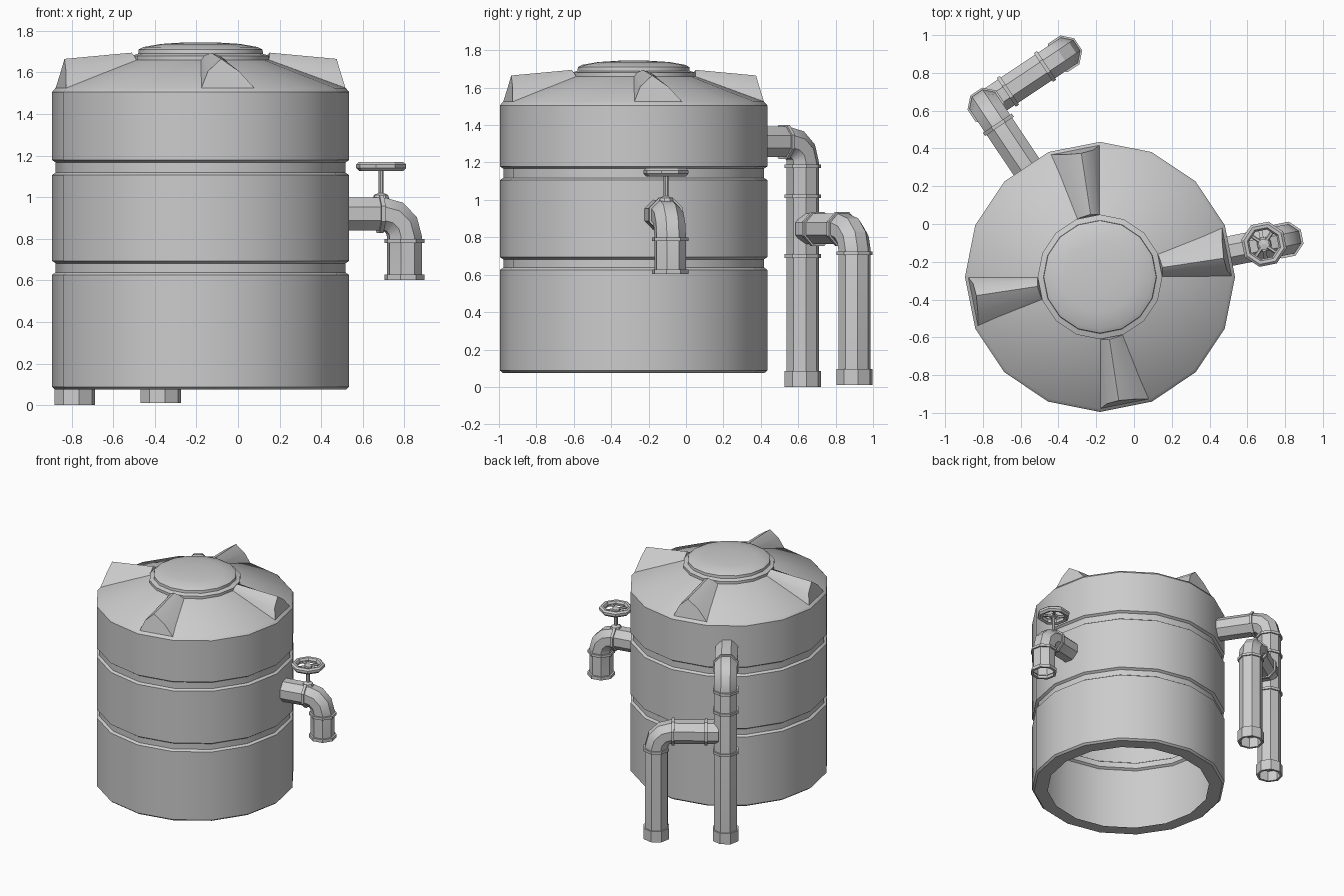
import bpy, bmesh
from math import sin, cos, pi, radians
from mathutils import Vector

if "Cube" in bpy.data.objects:
    bpy.data.objects.remove(bpy.data.objects["Cube"])

CX, CY = -0.18, -0.28          # tank axis
Z = Vector((0, 0, 1))


def finish(name, bm, angle=30):
    bmesh.ops.recalc_face_normals(bm, faces=bm.faces[:])
    me = bpy.data.meshes.new(name)
    bm.to_mesh(me)
    bm.free()
    ob = bpy.data.objects.new(name, me)
    bpy.context.collection.objects.link(ob)
    bpy.ops.object.select_all(action='DESELECT')
    ob.select_set(True)
    bpy.context.view_layer.objects.active = ob
    bpy.ops.object.shade_smooth_by_angle(angle=radians(angle))
    return ob


def skin(bm, rings):
    for a, b in zip(rings, rings[1:]):
        n = len(a)
        for i in range(n):
            bm.faces.new((a[i], a[(i + 1) % n], b[(i + 1) % n], b[i]))


def lathe(name, profile, n=16, cap=False):
    bm = bmesh.new()
    rings = [[bm.verts.new((CX + r * cos(2 * pi * i / n), CY + r * sin(2 * pi * i / n), z))
              for i in range(n)] for r, z in profile]
    skin(bm, rings)
    if cap:
        bm.faces.new(rings[-1])
    return finish(name, bm)


def sweep(bm, stations, side, n=8):
    """Octagonal tube through (point, tangent, radius) stations in one plane."""
    rings = []
    for p, t, r in stations:
        m = t.normalized().cross(side)
        rings.append([bm.verts.new(p + r * (cos(2 * pi * (i + .5) / n) * side
                                            + sin(2 * pi * (i + .5) / n) * m)) for i in range(n)])
    skin(bm, rings)


def collar(bm, p, t, side, w=0.025, r=0.099):
    sweep(bm, [(p - t * w / 2, t, .08), (p - t * w / 2, t, r),
               (p + t * w / 2, t, r), (p + t * w / 2, t, .08)], side)


def elbow_pipe(bm, start, d, length, z_end, r=0.088, bend=0.11):
    """Pipe running along d, bending down to z_end. Returns the corner point."""
    side = d.cross(Z)
    corner = start + d * length
    c = corner - d * bend - Z * bend
    st = [(start, d, r)]
    for k in range(4):
        a = k * pi / 6
        st.append((c + bend * (d * sin(a) + Z * cos(a)), d * cos(a) - Z * sin(a), r))
    st.append((Vector((corner.x, corner.y, z_end)), -Z, r))
    sweep(bm, st, side)
    collar(bm, corner - d * (bend + .01), d, side, .02)
    collar(bm, corner - Z * (bend + .02), -Z, side, .02)
    return corner, side


def direction(deg):
    return Vector((cos(radians(deg)), sin(radians(deg)), 0))


# Tank wall with two recessed bands, open underneath, and conical roof
profile = [(.60, .075), (.70, .075), (.715, .088)]
for lo, hi in ((.63, .69), (1.11, 1.175)):
    profile += [(.715, lo - .004), (.697, lo + .008), (.697, hi - .008), (.715, hi + .004)]
profile += [(.715, 1.505), (.698, 1.525), (.33, 1.66)]
lathe("tank_body", profile)

# Lid
lathe("tank_lid", [(.33, 1.655), (.33, 1.68), (.30, 1.69), (.298, 1.71), (.275, 1.722),
                   (.19, 1.737), (.08, 1.744)], cap=True)

# Four roof ribs, each one wall segment wide
bm = bmesh.new()
section = [(0, 0), (3, .6), (8.6, 1), (16, .6), (22.5, 0)]
for q in range(4):
    rows = []
    for r0, z0, r1, z1 in ((.33, 1.655, .34, 1.695), (.70, 1.515, .672, 1.665)):
        row = []
        for az, f in section:
            r = (r0 + (r1 - r0) * f) * (1 if az in (0, 22.5) else .985)
            p = direction(az + 90 * q) * r
            row.append(bm.verts.new((CX + p.x, CY + p.y, z0 + (z1 - z0) * f)))
        rows.append(row)
    for i in range(4):
        bm.faces.new((rows[0][i], rows[0][i + 1], rows[1][i + 1], rows[1][i]))
    for row in rows:
        bm.faces.new(row)
finish("roof_ribs", bm)

# Overflow downpipe with a branch pipe beside it
d = direction(123.75)
bm = bmesh.new()
start = Vector((CX, CY, 1.31)) + d * .68
corner, side = elbow_pipe(bm, start, d, 1.088 - .68, 0)
for z, w in ((1.02, .02), (.70, .02), (.0425, .085)):
    collar(bm, Vector((corner.x, corner.y, z)), -Z, side, w)
finish("overflow_downpipe", bm)

bm = bmesh.new()
d2 = direction(33.75)
start = Vector((corner.x, corner.y, .845)) + d2 * .05
c2, side2 = elbow_pipe(bm, start, d2, .447, .01)
collar(bm, start + d2 * .09, d2, side2, .02)
collar(bm, Vector((c2.x, c2.y, .053)), -Z, side2, .085)
finish("branch_pipe", bm)

# Outlet tap pipe
d = direction(11.25)
bm = bmesh.new()
axis = Vector((CX, CY, .92))
tip, side = elbow_pipe(bm, axis + d * .68, d, 1.0 - .68, .605, r=.086)
collar(bm, Vector((tip.x, tip.y, .615)), -Z, side, .025)
finish("outlet_pipe", bm)

# Valve stem
hub = axis + d * .885
bm = bmesh.new()
sweep(bm, [(Vector((hub.x, hub.y, z)), Z, r) for z, r in
           ((.98, .045), (1.01, .035), (1.02, .013), (1.125, .013), (1.13, .03),
            (1.15, .03), (1.155, .001))], side)
finish("valve_stem", bm)

# Handwheel rim and spokes
bm = bmesh.new()
tube = [(.122, 1.14), (.122, 1.158), (.108, 1.17), (.09, 1.168), (.08, 1.152),
        (.085, 1.132), (.108, 1.126), (.122, 1.14)]
sweep(bm, [(Vector((hub.x, hub.y, z)), Z, r) for r, z in tube], side)
bmesh.ops.remove_doubles(bm, verts=bm.verts[:], dist=1e-4)
for k in range(4):
    s = direction(11.25 + 45 + 90 * k)
    h = Vector((hub.x, hub.y, 1.143))
    sweep(bm, [(h, s, .01), (h + s * .09, s, .01)], Z, 6)
finish("valve_handwheel", bm)
